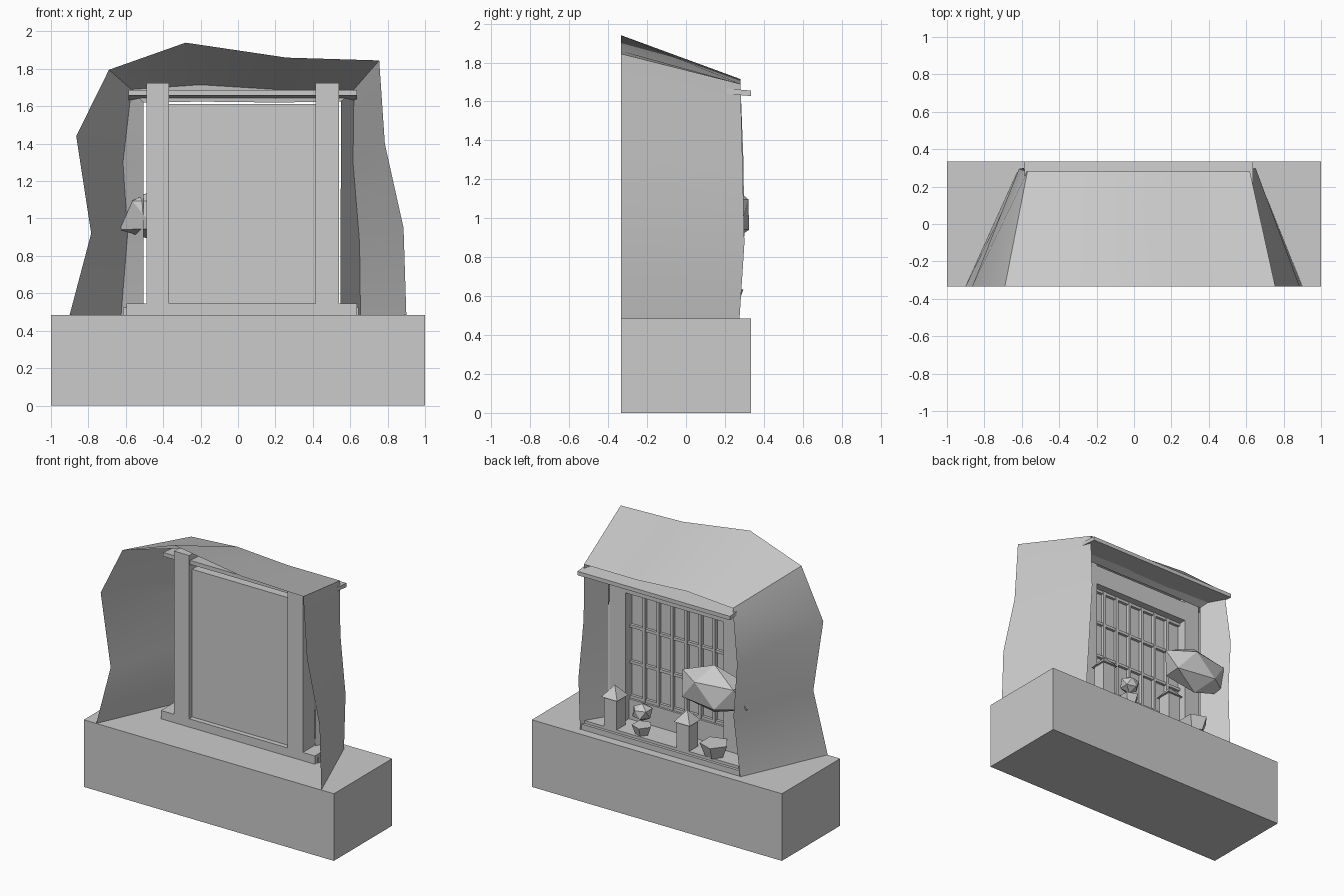
import bpy, bmesh, math, random
from mathutils import Vector

if "Cube" in bpy.data.objects:
    bpy.data.objects.remove(bpy.data.objects["Cube"])
random.seed(4)


def finish(bm, name):
    bmesh.ops.recalc_face_normals(bm, faces=bm.faces[:])
    me = bpy.data.meshes.new(name)
    bm.to_mesh(me)
    bm.free()
    ob = bpy.data.objects.new(name, me)
    bpy.context.collection.objects.link(ob)
    return ob


def box(name, x, y, z, drop=0.0):
    """Box from ranges; drop lowers the +y side to make a sloping board."""
    bm = bmesh.new()
    bmesh.ops.create_cube(bm, size=1)
    for v in bm.verts:
        c = v.co + Vector((.5, .5, .5))
        v.co = [r[0] + (r[1] - r[0]) * t for r, t in zip((x, y, z), c)]
        v.co.z -= drop * c.y
    return finish(bm, name)


def cone(name, loc, r1, r2, h, sides=4, turn=math.pi / 4):
    bm = bmesh.new()
    bmesh.ops.create_cone(bm, cap_ends=True, segments=sides, radius1=r1, radius2=r2, depth=h)
    for v in bm.verts:
        x, y = v.co.x, v.co.y
        v.co = (loc[0] + x * math.cos(turn) - y * math.sin(turn),
                loc[1] + x * math.sin(turn) + y * math.cos(turn),
                loc[2] + v.co.z + h / 2)
    return finish(bm, name)


def foliage(name, loc, size, jitter):
    bm = bmesh.new()
    bmesh.ops.create_icosphere(bm, subdivisions=1, radius=1)
    for v in bm.verts:
        k = 1 + random.uniform(-jitter, jitter)
        v.co = [loc[i] + v.co[i] * size[i] * k for i in range(3)]
    return finish(bm, name)


# plinth
box("plinth", (-1, 1), (-.333, .333), (0, .485))

# rock shell: wide front ring, narrow back ring, then a return into the niche
front = [(-.90, .485), (-.785, .92), (-.865, 1.44), (-.69, 1.795), (-.28, 1.94),
         (.26, 1.86), (.755, 1.845), (.785, 1.40), (.885, .95), (.90, .485)]
back = [(-.625, .485), (-.59, .92), (-.615, 1.30), (-.57, 1.69), (-.20, 1.715),
        (.20, 1.69), (.62, 1.69), (.615, 1.30), (.65, .87), (.655, .485)]
inner = [(-.505, .485), (-.505, .92), (-.505, 1.30), (-.505, 1.62), (-.20, 1.625),
         (.20, 1.62), (.55, 1.625), (.55, 1.30), (.548, .87), (.548, .485)]
back_y = [.275, .30, .295, .28, .28, .28, .28, .29, .30, .275]
bm = bmesh.new()
rings = [[bm.verts.new((x, y, z)) for (x, z), y in zip(prof, ys)]
         for prof, ys in ((front, [-.333] * 10), (back, back_y), (inner, [.10] * 10))]
for a, b in zip(rings, rings[1:]):
    for i in range(9):
        bm.faces.new((a[i], a[i + 1], b[i + 1], b[i]))
shell = finish(bm, "rock_shell")
bpy.context.view_layer.objects.active = shell
shell.select_set(True)
bpy.ops.object.shade_smooth_by_angle(angle=math.radians(30))

# floor with lower lip
box("floor", (-.595, .635), (-.03, .25), (.485, .545))
box("floor_lip", (-.615, .645), (.0, .27), (.485, .525))

# posts, rails and sloping eave board
for side, x in (("left", (-.49, -.37)), ("right", (.415, .54))):
    box(side + "_post", x, (-.03, .10), (.545, 1.725))
box("eave_board", (-.585, .635), (-.02, .333), (1.658, 1.686), drop=.03)
box("top_rail", (-.37, .415), (.005, .10), (1.47, 1.612))
box("bottom_rail", (-.37, .415), (.005, .06), (.545, .69))
box("screen_panel", (-.37, .415), (.005, .025), (.69, 1.47))

# lattice
for i in range(1, 7):
    x = -.37 + .785 * i / 7
    box("lattice_upright", (x - .01, x + .01), (.025, .05), (.69, 1.47))
for z in (.70, .95, 1.21, 1.46):
    box("lattice_bar", (-.37, .415), (.025, .045), (z - .01, z + .01))

# small lanterns
for x, top in ((.43, .76), (-.15, .735)):
    box("lantern_body", (x - .05, x + .05), (.15, .25), (.545, top))
    cone("lantern_roof", (x, .20, top), .09, 0, .08)

# potted plants
cone("small_pot", (.21, .20, .545), .045, .07, .065, 5, .3)
foliage("small_bush", (.21, .20, .70), (.075, .07, .065), .08)
cone("large_pot", (-.37, .20, .545), .065, .10, .09, 5, .3)
foliage("large_bush", (-.37, .20, 1.02), (.28, .14, .17), .06)
